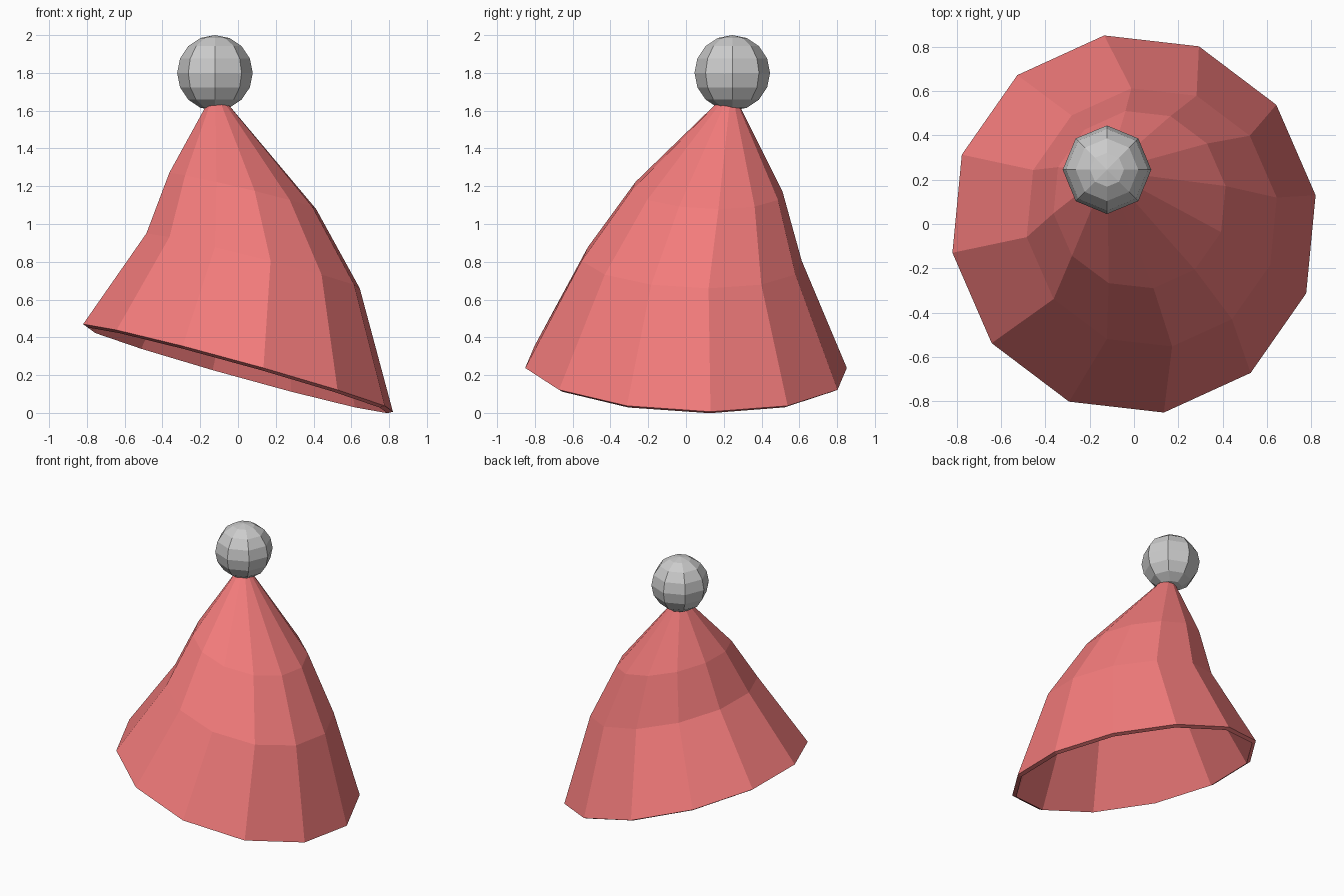
import bpy, bmesh, math
from mathutils import Vector

if "Cube" in bpy.data.objects:
    bpy.data.objects.remove(bpy.data.objects["Cube"])

SIDES = 12
TURN = math.radians(9)      # heading of the lowest rim corner


def tilted_ring(bm, centre, radius, tilt):
    """Ring of corners, leaning down towards the TURN heading."""
    t = math.radians(tilt)
    u = Vector((math.cos(TURN) * math.cos(t), math.sin(TURN) * math.cos(t), -math.sin(t)))
    v = Vector((-math.sin(TURN), math.cos(TURN), 0))
    ring = []
    for i in range(SIDES):
        a = 2 * math.pi * i / SIDES
        ring.append(bm.verts.new(Vector(centre) + radius * (math.cos(a) * u + math.sin(a) * v)))
    return ring


def finish(bm, name):
    bmesh.ops.recalc_face_normals(bm, faces=bm.faces)
    mesh = bpy.data.meshes.new(name)
    bm.to_mesh(mesh)
    bm.free()
    obj = bpy.data.objects.new(name, mesh)
    bpy.context.collection.objects.link(obj)
    return obj


# Hat cone: leaning rings that shrink towards an off-centre tip
bm = bmesh.new()
rings = [tilted_ring(bm, c, r, t) for c, r, t in (
    ((0, 0, 0.238), 0.862, 15.6),
    ((0.08, 0.03, 0.805), 0.59, 14.3),
    ((0.025, 0.11, 1.175), 0.405, 13.7))]
tip = bm.verts.new((-0.12, 0.24, 1.715))
for i in range(SIDES):
    j = (i + 1) % SIDES
    for low, high in zip(rings, rings[1:]):
        bm.faces.new((low[i], low[j], high[j], high[i]))
    bm.faces.new((rings[-1][i], rings[-1][j], tip))
hat = finish(bm, "hat_cone")

# Thin fabric wall, open underneath
wall = hat.modifiers.new("wall", 'SOLIDIFY')
wall.thickness = 0.03
wall.offset = -1

red = bpy.data.materials.new("red_felt")
red.diffuse_color = (0.9, 0.2, 0.2, 1)
red.use_nodes = True
red.node_tree.nodes["Principled BSDF"].inputs["Base Color"].default_value = red.diffuse_color
hat.data.materials.append(red)

# Bobble on the tip
bm = bmesh.new()
bmesh.ops.create_uvsphere(bm, u_segments=8, v_segments=8, radius=0.2)
bobble = finish(bm, "bobble")
bobble.location = (-0.122, 0.245, 1.8)
